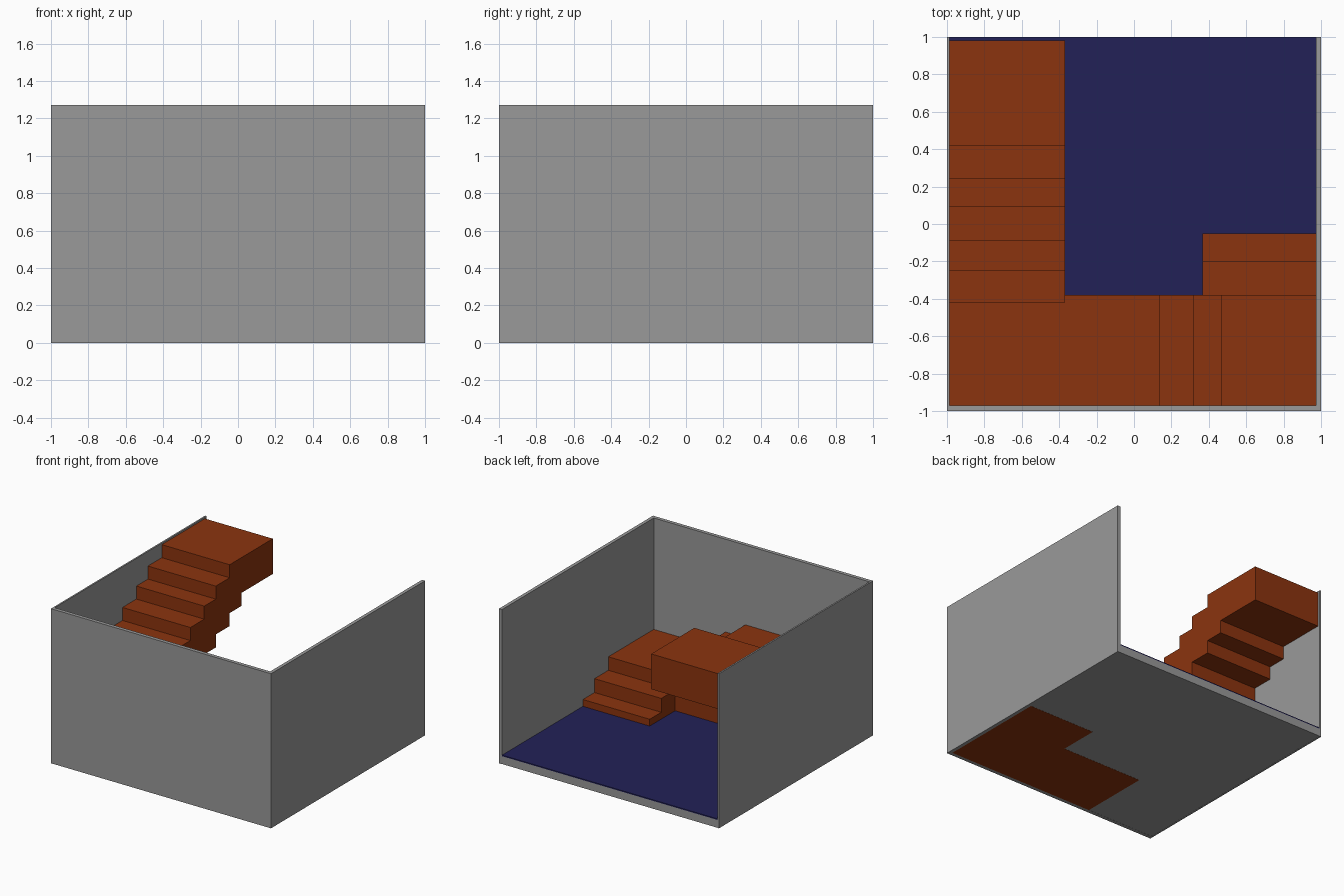
import bpy
import bmesh

if "Cube" in bpy.data.objects:
    bpy.data.objects.remove(bpy.data.objects["Cube"])


def material(name, rgb):
    m = bpy.data.materials.new(name)
    m.diffuse_color = (*rgb, 1.0)
    m.use_nodes = True
    m.node_tree.nodes["Principled BSDF"].inputs["Base Color"].default_value = m.diffuse_color
    return m


GREY = material("wall grey", (0.32, 0.32, 0.32))
ORANGE = material("stair orange", (0.26, 0.034, 0.0045))
BLUE = material("floor blue", (0.016, 0.015, 0.095))


def prism(name, profile, axis, a, b, mat):
    """Extrude a (horizontal, z) profile from a to b along axis 'x' or 'y'."""
    bm = bmesh.new()
    place = (lambda h, z: (a, h, z)) if axis == "x" else (lambda h, z: (h, a, z))
    face = bm.faces.new([bm.verts.new(place(h, z)) for h, z in profile])
    grown = bmesh.ops.extrude_face_region(bm, geom=[face])["geom"]
    shift = (b - a, 0, 0) if axis == "x" else (0, b - a, 0)
    bmesh.ops.translate(bm, vec=shift,
                        verts=[g for g in grown if isinstance(g, bmesh.types.BMVert)])
    bmesh.ops.recalc_face_normals(bm, faces=bm.faces)
    mesh = bpy.data.meshes.new(name)
    bm.to_mesh(mesh)
    bm.free()
    mesh.materials.append(mat)
    obj = bpy.data.objects.new(name, mesh)
    bpy.context.collection.objects.link(obj)
    return obj


def box(name, x, y, z, mat):
    rect = [(y[0], z[0]), (y[1], z[0]), (y[1], z[1]), (y[0], z[1])]
    return prism(name, rect, "x", x[0], x[1], mat)


# Inner faces of the room
LEFT, RIGHT, FRONT, TOP = -0.987, 0.972, -0.97, 1.27

# Three walls, open at the back
box("left_wall", (-1, LEFT), (-1, 1), (0, TOP), GREY)
box("right_wall", (RIGHT, 1), (-1, 1), (0, TOP), GREY)
box("front_wall", (LEFT, RIGHT), (-1, FRONT), (0, TOP), GREY)

# Floor slab with a thin covering
box("floor_slab", (LEFT, RIGHT), (FRONT, 1), (0.001, 0.065), GREY)
box("floor_covering", (LEFT, RIGHT), (FRONT, 1), (0.065, 0.074), BLUE)

# Bottom flight: two solid steps along the right wall
prism("lower_flight",
      [(-0.05, 0), (-0.05, 0.13), (-0.20, 0.13), (-0.20, 0.244),
       (-0.38, 0.244), (-0.38, 0)], "x", 0.365, RIGHT, ORANGE)

# Middle flight: solid landing and steps along the front wall
prism("middle_flight",
      [(RIGHT, 0), (RIGHT, 0.355), (0.47, 0.355), (0.47, 0.43), (0.32, 0.43),
       (0.32, 0.508), (0.14, 0.508), (0.14, 0.615), (-0.37, 0.615), (-0.37, 0)],
      "y", FRONT, -0.38, ORANGE)

# Upper flight: hanging flight with stepped underside along the left wall
risers = [FRONT, -0.42, -0.25, -0.09, 0.09, 0.24, 0.42, 0.98]
under = [FRONT, -0.25, -0.09, 0.09, 0.24, 0.42, 0.575, 0.98]
upper, lower = [], []
for i in range(7):
    z = 0.615 + 0.107 * i
    upper += [(risers[i], z), (risers[i + 1], z)]
    lower += [(under[i], z - 0.29), (under[i + 1], z - 0.29)]
prism("upper_flight", upper + lower[::-1], "x", LEFT, -0.37, ORANGE)
